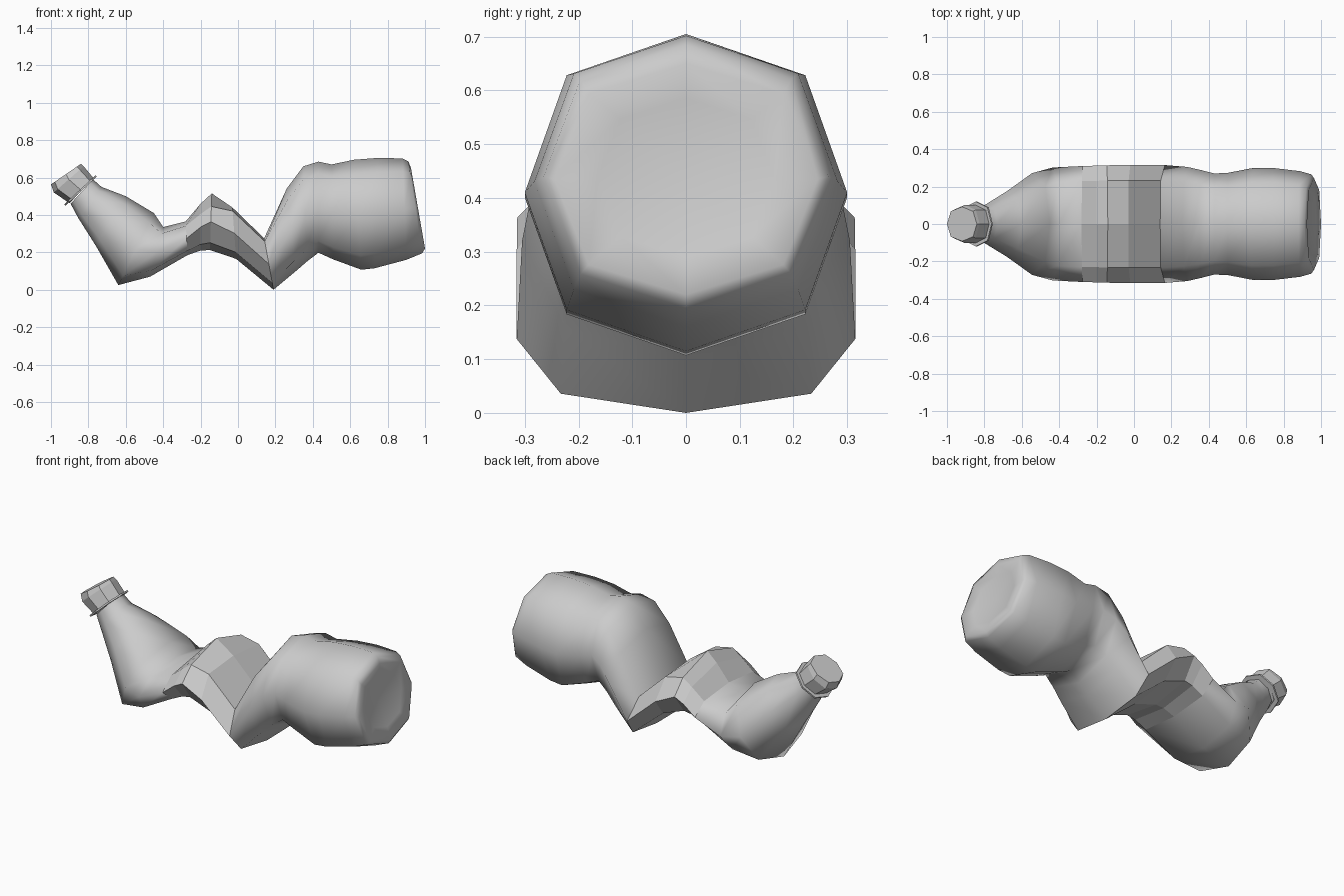
import bpy, bmesh, math

if "Cube" in bpy.data.objects:
    bpy.data.objects.remove(bpy.data.objects["Cube"])

# cross-section of half width 1: (y, position from bottom 0 to top 1)
SECTION = [(0, 1), (.74, .87), (1, .5), (.74, .13), (0, 0), (-.74, .13), (-1, .5), (-.74, .87)]


def loft(name, rings, smooth, cap_start=False, cap_end=False, dish=None):
    """Skin 8-sided rings given as (top x, top z, bottom x, bottom z, half width[, shoulder])."""
    bm = bmesh.new()
    loops = []
    for r in rings:
        tx, tz, bx, bz, w = r[:5]
        loop = []
        for i, (y, f) in enumerate(SECTION):
            if i in (1, 7) and len(r) > 5:
                f = r[5]
            loop.append(bm.verts.new((bx + (tx - bx) * f, y * w, bz + (tz - bz) * f)))
        loops.append(loop)
    for a, b in zip(loops, loops[1:]):
        for i in range(8):
            j = (i + 1) % 8
            bm.faces.new((a[i], a[j], b[j], b[i]))
    if cap_start:
        bm.faces.new(loops[0])
    if cap_end:
        bm.faces.new(loops[-1])
    if dish:
        c = bm.verts.new(dish)
        for i in range(8):
            bm.faces.new((loops[-1][i], loops[-1][(i + 1) % 8], c))
    bmesh.ops.recalc_face_normals(bm, faces=bm.faces)
    # open skins: make sure the sides face away from the ring centre
    bm.faces.ensure_lookup_table()
    f = bm.faces[1]
    centre = sum((v.co for v in loops[0] + loops[1]), loops[0][0].co * 0) / 16
    if f.normal.dot(f.calc_center_median() - centre) < 0:
        bmesh.ops.reverse_faces(bm, faces=bm.faces)
    for f in bm.faces:
        f.smooth = smooth
    me = bpy.data.meshes.new(name)
    bm.to_mesh(me)
    bm.free()
    ob = bpy.data.objects.new(name, me)
    bpy.context.collection.objects.link(ob)
    return ob


fold_left = (-.28, .365, -.27, .185, .31)
fold_right = (.14, .275, .19, 0, .315, .94)

# neck and crushed shoulder
loft("shoulder", [
    (-.775, .59, -.895, .46, .085),
    (-.73, .55, -.855, .385, .105),
    (-.60, .50, -.76, .235, .175),
    (-.45, .41, -.64, .025, .272),
    (-.40, .335, -.47, .07, .302),
    fold_left], True)

# creased label band, flat faceted
loft("label", [
    fold_left,
    (-.20, .46, -.20, .21, .312, .78),
    (-.14, .515, -.15, .212, .314, .77),
    (-.03, .44, -.01, .165, .315, .93),
    fold_right], False)

# bent lower body with waist, rim and dished bottom
loft("lower_body", [
    fold_right,
    (.26, .54, .31, .10, .305),
    (.35, .66, .37, .152, .288),
    (.43, .685, .43, .198, .27),
    (.50, .67, .51, .162, .274),
    (.62, .695, .66, .107, .30),
    (.75, .705, .73, .115, .30),
    (.88, .702, .90, .16, .282),
    (.912, .685, .985, .195, .265),
    (.925, .65, 1.0, .22, .245),
    (.925, .585, .975, .29, .165)], True, dish=(.925, 0, .44))

# thin neck flange
loft("neck_flange", [
    (-.755, .605, -.922, .45, .12),
    (-.762, .612, -.929, .457, .12)], False, True, True)

# screw cap with a small chamfer
loft("cap", [
    (-.775, .60, -.90, .462, .1),
    (-.825, .66, -.985, .52, .102),
    (-.84, .673, -1.0, .563, .092)], False, True, True)
